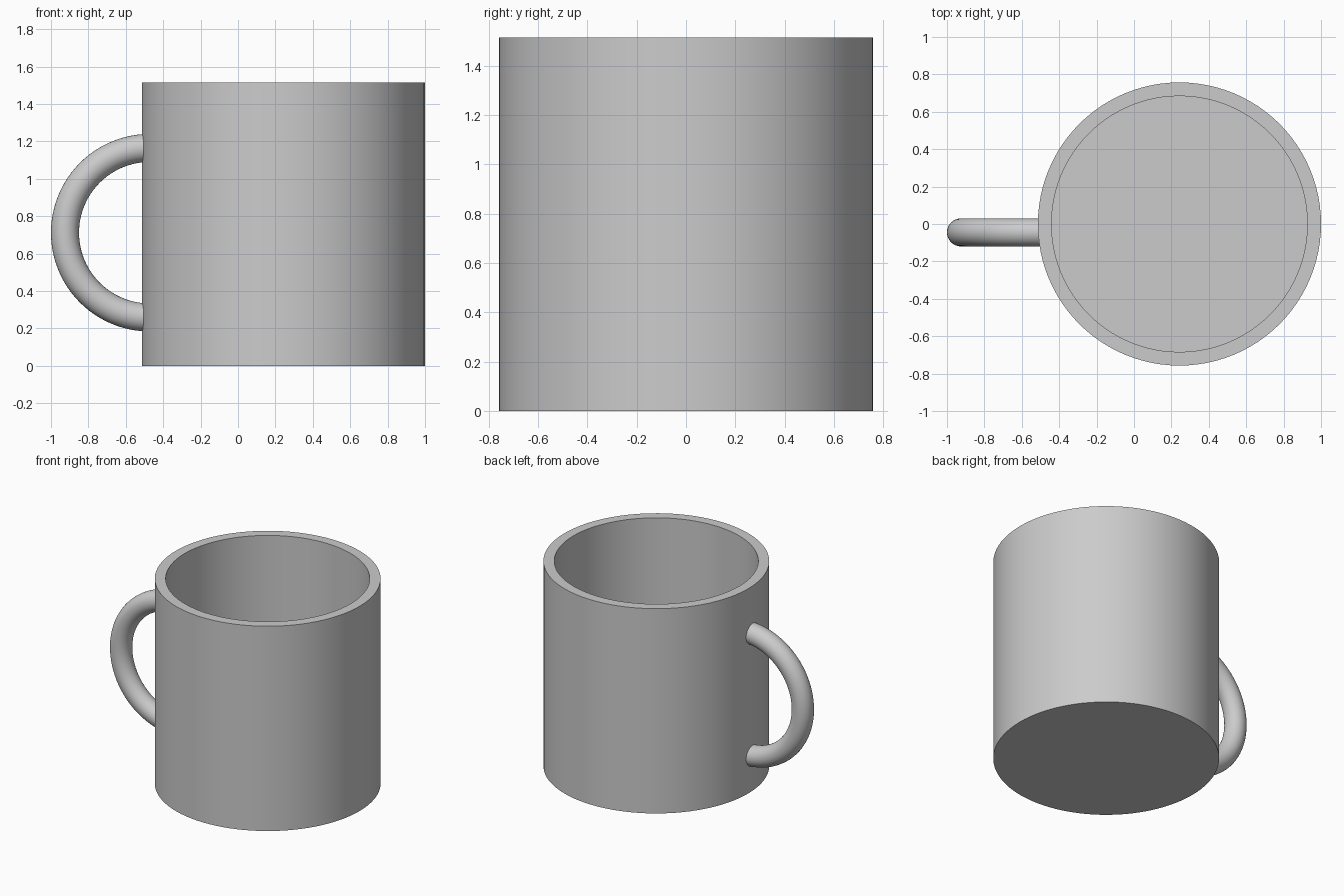
import bpy, bmesh
from math import cos, sin, pi, radians

cube = bpy.data.objects.get("Cube")
if cube:
    bpy.data.objects.remove(cube, do_unlink=True)

grey = bpy.data.materials.new("plain grey")
grey.use_nodes = True
grey.diffuse_color = (0.6, 0.6, 0.6, 1)
grey.node_tree.nodes["Principled BSDF"].inputs["Base Color"].default_value = (0.6, 0.6, 0.6, 1)


def finish(name, bm, location):
    """Turn a bmesh into a smooth shaded object with sharp corners."""
    bmesh.ops.remove_doubles(bm, verts=bm.verts, dist=1e-5)
    bmesh.ops.recalc_face_normals(bm, faces=bm.faces)
    mesh = bpy.data.meshes.new(name)
    bm.to_mesh(mesh)
    bm.free()
    mesh.materials.append(grey)
    obj = bpy.data.objects.new(name, mesh)
    obj.location = location
    bpy.context.collection.objects.link(obj)
    bpy.ops.object.select_all(action='DESELECT')
    obj.select_set(True)
    bpy.context.view_layer.objects.active = obj
    bpy.ops.object.shade_smooth_by_angle(angle=radians(30))
    return obj


def spin(bm, points, axis, angle, steps):
    """Sweep a chain of points around an axis through the origin."""
    verts = [bm.verts.new(p) for p in points]
    edges = [bm.edges.new(pair) for pair in zip(verts, verts[1:])]
    bmesh.ops.spin(bm, geom=verts + edges, cent=(0, 0, 0), axis=axis,
                   angle=angle, steps=steps)


# Hollow cup: one turned profile for base, outer wall, rim, inner wall and floor
radius, height, wall = 0.757, 1.515, 0.073
inner = radius - wall
bm = bmesh.new()
spin(bm, [(0, 0, 0), (radius, 0, 0), (radius, 0, height),
          (inner, 0, height), (inner, 0, wall), (0, 0, wall)],
     (0, 0, 1), 2 * pi, 96)
finish("cup_body", bm, (0.243, 0, 0))

# Handle: half ring of round section, its ends buried in the cup wall
ring, tube, sides = 0.453, 0.075, 32
section = [(0, tube * sin(2 * pi * i / sides), ring + tube * cos(2 * pi * i / sides))
           for i in range(sides + 1)]
bm = bmesh.new()
spin(bm, section, (0, -1, 0), pi, 48)
bmesh.ops.remove_doubles(bm, verts=bm.verts, dist=1e-5)
bmesh.ops.holes_fill(bm, edges=[e for e in bm.edges if e.is_boundary], sides=0)
handle = finish("handle", bm, (-0.472, -0.045, 0.712))

# Keep the curve of the handle on the model's right side
if max(v.co.x for v in handle.data.vertices) > tube:
    handle.rotation_euler.z = pi
